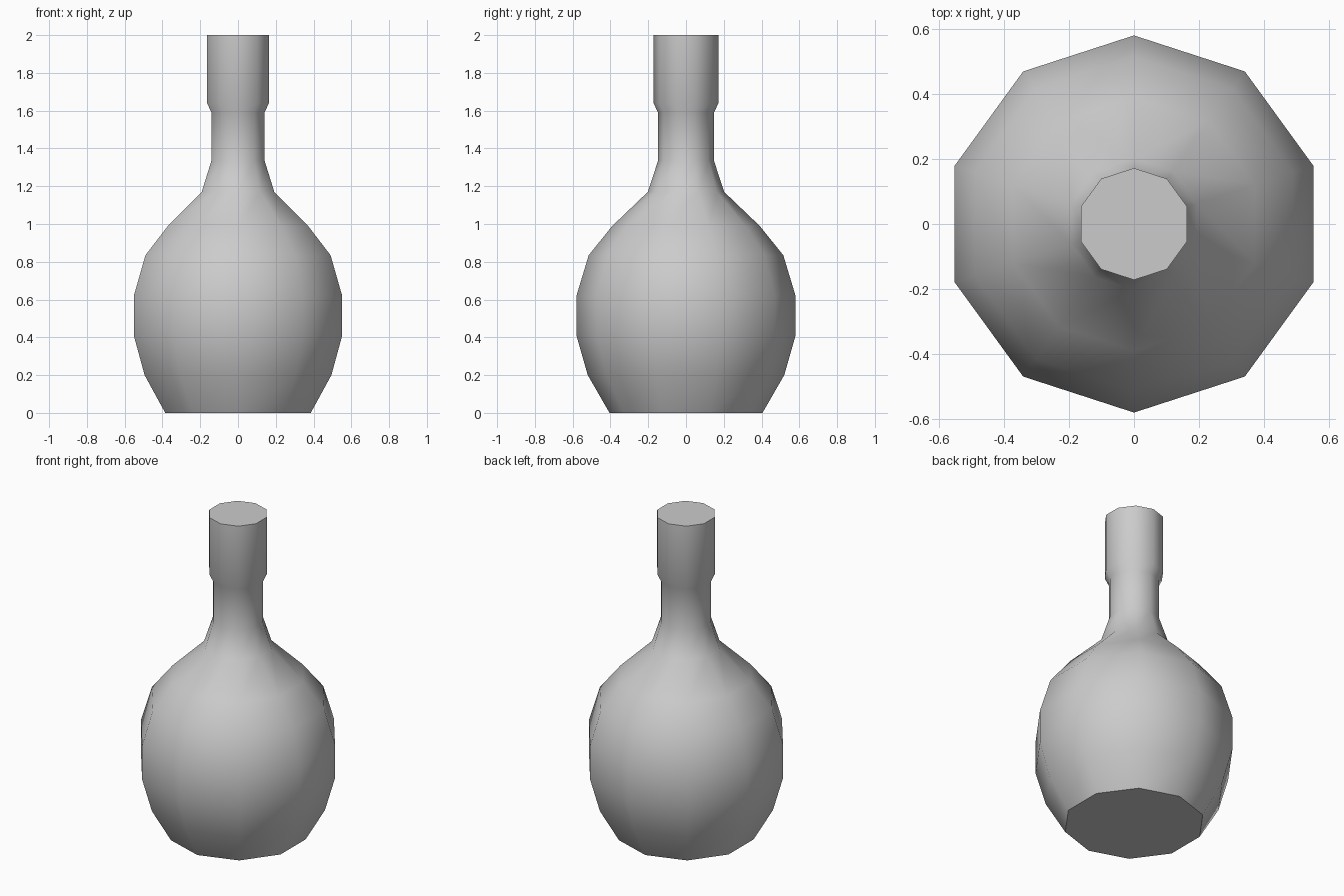
import bpy, bmesh, math

if "Cube" in bpy.data.objects:
    bpy.data.objects.remove(bpy.data.objects["Cube"])

SIDES = 10
# bottle profile: (radius at the corners, height)
PROFILE = [(0.405, 0), (0.52, 0.20), (0.58, 0.41), (0.58, 0.62), (0.515, 0.835),
           (0.39, 0.99), (0.202, 1.17), (0.148, 1.335), (0.148, 1.59),
           (0.172, 1.64), (0.172, 2.0)]

# round-bellied flask with a thicker collar at the mouth
bm = bmesh.new()
rings = []
for r, z in PROFILE:
    angles = [math.pi / 2 + 2 * math.pi * i / SIDES for i in range(SIDES)]
    rings.append([bm.verts.new((r * math.cos(a), r * math.sin(a), z)) for a in angles])
for low, high in zip(rings, rings[1:]):
    for i in range(SIDES):
        j = (i + 1) % SIDES
        bm.faces.new((low[i], low[j], high[j], high[i]))

# flat base and flat top
bm.faces.new(rings[0][::-1])
bm.faces.new(rings[-1])

mesh = bpy.data.meshes.new("flask")
bm.to_mesh(mesh)
bm.free()
flask = bpy.data.objects.new("flask", mesh)
bpy.context.collection.objects.link(flask)

# smooth sides, sharp rims
bpy.context.view_layer.objects.active = flask
flask.select_set(True)
bpy.ops.object.shade_smooth_by_angle(angle=math.radians(45))
